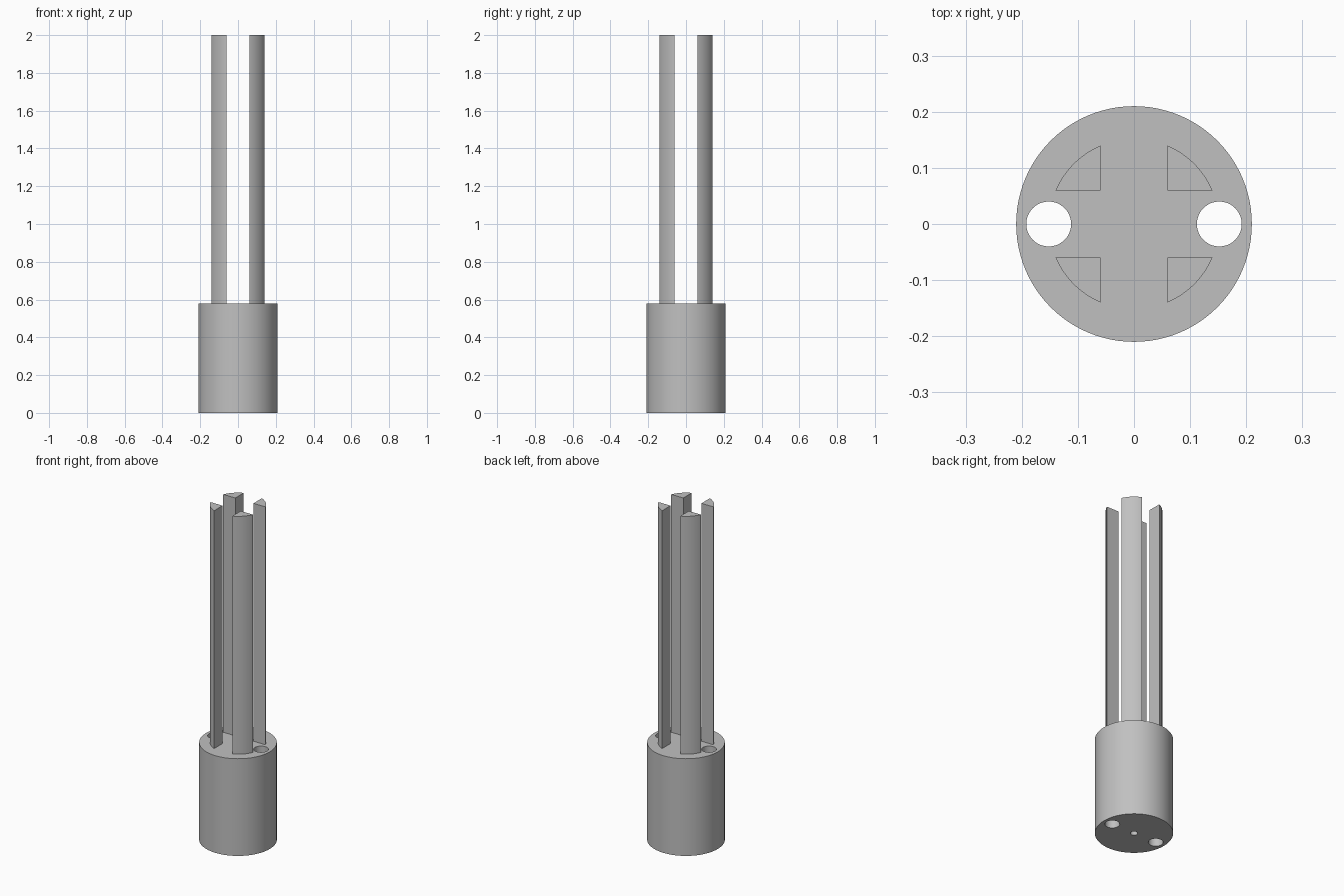
import bpy, bmesh
from math import acos, asin, cos, sin, radians

BASE_R, BASE_H, TOP = 0.21, 0.58, 2.0
PRONG_R, GAP = 0.152, 0.06
HOLE_X, HOLE_R = 0.152, 0.04
PIN_R, PIN_DEPTH = 0.02, 0.3

cube = bpy.data.objects.get("Cube")
if cube:
    bpy.data.objects.remove(cube, do_unlink=True)

grey = bpy.data.materials.new("plain grey")
grey.use_nodes = True
colour = (0.53, 0.53, 0.53, 1)
grey.diffuse_color = colour
grey.node_tree.nodes["Principled BSDF"].inputs["Base Color"].default_value = colour


def extrude(name, outline, z0, z1):
    """Upright solid from a 2D outline."""
    bm = bmesh.new()
    face = bm.faces.new([bm.verts.new((x, y, z0)) for x, y in outline])
    top = bmesh.ops.extrude_face_region(bm, geom=[face])["geom"]
    verts = [v for v in top if isinstance(v, bmesh.types.BMVert)]
    bmesh.ops.translate(bm, verts=verts, vec=(0, 0, z1 - z0))
    bmesh.ops.recalc_face_normals(bm, faces=bm.faces)
    mesh = bpy.data.meshes.new(name)
    bm.to_mesh(mesh)
    bm.free()
    mesh.materials.append(grey)
    ob = bpy.data.objects.new(name, mesh)
    bpy.context.collection.objects.link(ob)
    return ob


def arc(radius, a0, a1, steps, cx=0):
    return [(cx + radius * cos(a0 + (a1 - a0) * i / steps),
             radius * sin(a0 + (a1 - a0) * i / steps)) for i in range(steps + 1)]


def circle(radius, steps, cx=0):
    return arc(radius, 0, radians(360), steps, cx)[:-1]


def smooth(ob):
    bpy.ops.object.select_all(action='DESELECT')
    ob.select_set(True)
    bpy.context.view_layer.objects.active = ob
    bpy.ops.object.shade_smooth_by_angle(angle=radians(30))


# Round base with two through holes and a blind centre hole underneath
base = extrude("base", circle(BASE_R, 96), 0, BASE_H)
cutters = [extrude("hole_cutter", circle(HOLE_R, 48, s * HOLE_X), -0.1, BASE_H + 0.1)
           for s in (-1, 1)]
cutters.append(extrude("pin_cutter", circle(PIN_R, 32), -0.1, PIN_DEPTH))
bpy.context.view_layer.objects.active = base
for cutter in cutters:
    cut = base.modifiers.new("hole", 'BOOLEAN')
    cut.operation, cut.solver, cut.object = 'DIFFERENCE', 'EXACT', cutter
    bpy.ops.object.modifier_apply(modifier=cut.name)
    bpy.data.objects.remove(cutter, do_unlink=True)
smooth(base)

# Four prongs: quarter-round sectors left by a cross-shaped slot
sector = [(GAP, GAP)] + arc(PRONG_R, asin(GAP / PRONG_R), acos(GAP / PRONG_R), 16)
for side, sx in (("left", 1), ("right", -1)):
    for end, sy in (("front", -1), ("back", 1)):
        prong = extrude(f"{end}_{side}_prong", [(x * sx, y * sy) for x, y in sector],
                        BASE_H - 0.005, TOP)
        smooth(prong)
